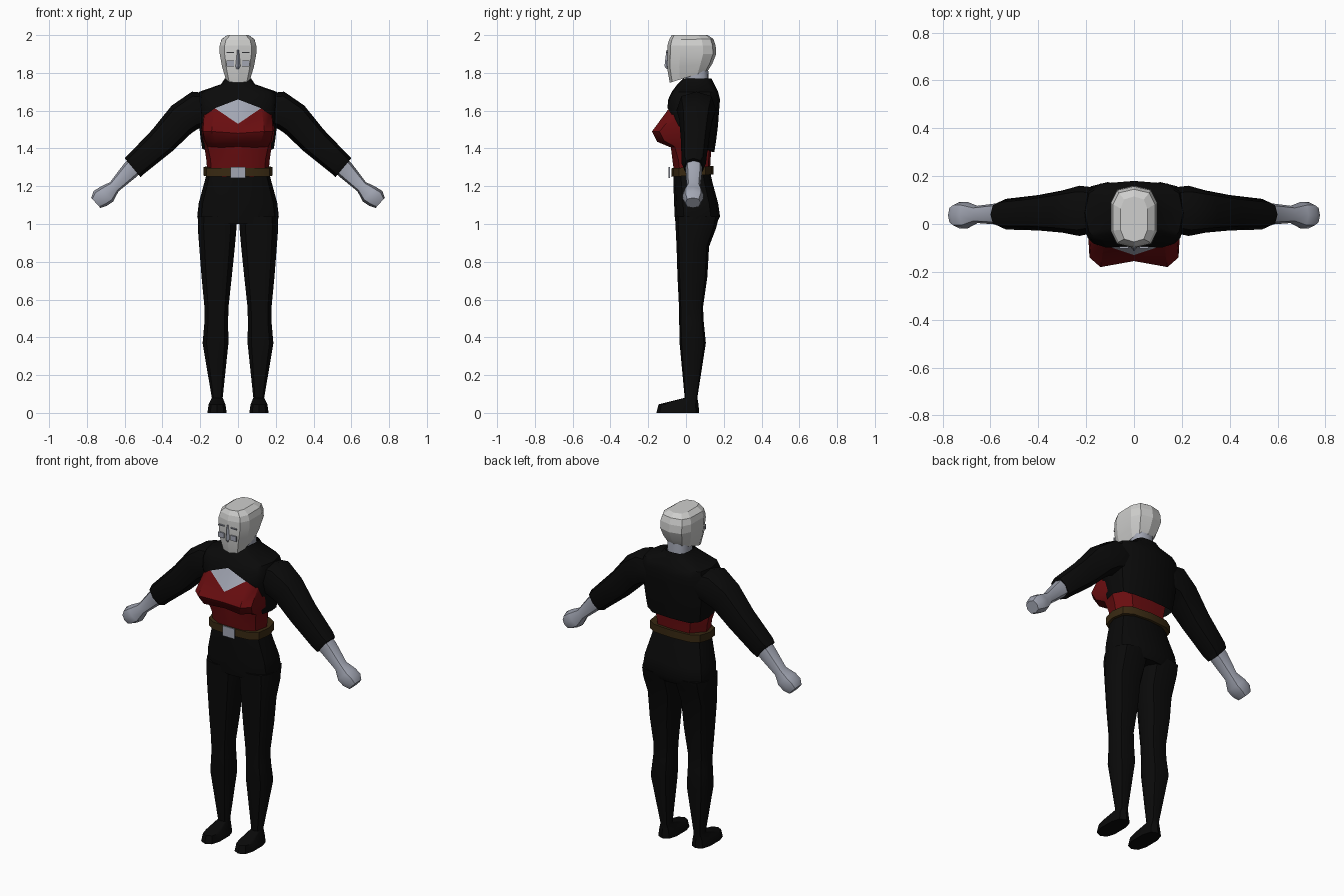
import bpy, bmesh, math
from mathutils import Vector


def material(name, rgb):
    m = bpy.data.materials.new(name)
    m.diffuse_color = (*rgb, 1)
    return m


SKIN = material("grey_blue_skin", (0.36, 0.38, 0.45))
HAIR = material("pale_grey", (0.62, 0.62, 0.61))
BLACK = material("black_cloth", (0.003, 0.003, 0.003))
RED = material("dark_red_cloth", (0.14, 0.004, 0.005))
BROWN = material("brown_leather", (0.04, 0.022, 0.006))


def loft(name, rings, mats, smooth=40, caps=True, pick=None):
    """Skin a list of equal-length closed rings; pick(row) gives a material slot."""
    bm = bmesh.new()
    rows = [[bm.verts.new(p) for p in r] for r in rings]
    n = len(rows[0])
    for i in range(len(rows) - 1):
        for j in range(n):
            k = (j + 1) % n
            f = bm.faces.new((rows[i][j], rows[i][k], rows[i + 1][k], rows[i + 1][j]))
            f.material_index = pick(i) if pick else 0
    if caps:
        bm.faces.new(rows[0])
        f = bm.faces.new(rows[-1])
        f.material_index = pick(len(rows) - 2) if pick else 0
    bmesh.ops.remove_doubles(bm, verts=bm.verts[:], dist=0.0005)
    bmesh.ops.recalc_face_normals(bm, faces=bm.faces[:])
    me = bpy.data.meshes.new(name)
    bm.to_mesh(me)
    bm.free()
    for m in mats:
        me.materials.append(m)
    ob = bpy.data.objects.new(name, me)
    bpy.context.collection.objects.link(ob)
    if smooth:
        bpy.ops.object.select_all(action='DESELECT')
        ob.select_set(True)
        bpy.context.view_layer.objects.active = ob
        bpy.ops.object.shade_smooth_by_angle(angle=math.radians(smooth))
    return ob


def power(v, p):
    return math.copysign(abs(v) ** p, v)


def oval(w, yf, yb, zf, zb=None, cx=0, n=12, p=0.75):
    """Horizontal rounded ring; height runs from zf at the front to zb at the back."""
    zb = zf if zb is None else zb
    pts = []
    for i in range(n):
        a = 2 * math.pi * i / n
        s, c = power(math.sin(a), p), power(math.cos(a), p)
        pts.append(Vector((cx + w * s, (yf + yb) / 2 - (yb - yf) / 2 * c,
                           (zf + zb) / 2 + (zf - zb) / 2 * c)))
    return pts


def arm_ring(side, x, y, z, h, d, tilt, n=8):
    """Ring across the arm: h across in the front plane, d in depth, tilt from vertical."""
    t = math.radians(tilt)
    pts = []
    for i in range(n):
        a = 2 * math.pi * i / n
        u, v = h * power(math.cos(a), 0.8), d * power(math.sin(a), 0.8)
        pts.append(Vector((side * (x + u * math.sin(t)), y + v, z + u * math.cos(t))))
    return pts


def plate(name, x0, x1, y0, y1, z0, z1, mat):
    loft(name, [[(x0, y0, z), (x1, y0, z), (x1, y1, z), (x0, y1, z)] for z in (z0, z1)],
         [mat], smooth=0)


# Trousers: pelvis, then legs that run down into the shoes
loft("pelvis", [oval(0.16, -0.065, 0.125, 1.29), oval(0.178, -0.067, 0.14, 1.22),
                oval(0.208, -0.063, 0.17, 1.11), oval(0.216, -0.06, 0.18, 1.04),
                oval(0.205, -0.055, 0.16, 1.0)], [BLACK])
LEG = [(1.04, 0.004, 0.215, -0.058, 0.175), (0.98, 0.004, 0.217, -0.055, 0.16),
       (0.88, 0.013, 0.209, -0.05, 0.122), (0.72, 0.03, 0.196, -0.045, 0.113),
       (0.56, 0.048, 0.18, -0.037, 0.09), (0.48, 0.05, 0.18, -0.036, 0.094),
       (0.37, 0.048, 0.19, -0.034, 0.105), (0.08, 0.08, 0.14, -0.007, 0.06),
       (0.045, 0.065, 0.157, -0.145, 0.066), (0, 0.058, 0.164, -0.157, 0.07)]
for side, label in ((1, "left"), (-1, "right")):
    loft(label + "_leg", [oval((b - a) / 2, yf, yb, z, cx=side * (a + b) / 2, n=10)
                          for z, a, b, yf, yb in LEG], [BLACK])

# Torso: half outline per row, front centre to back centre; top row is bare chest
TORSO = [
    [(0, -.06, 1.25), (.08, -.06, 1.25), (.14, -.03, 1.25), (.16, .04, 1.25), (.10, .115, 1.25), (0, .125, 1.25)],
    [(0, -.072, 1.34), (.08, -.072, 1.34), (.145, -.04, 1.34), (.168, .04, 1.34), (.11, .12, 1.34), (0, .13, 1.34)],
    [(0, -.075, 1.41), (.09, -.08, 1.405), (.16, -.06, 1.41), (.178, .03, 1.41), (.12, .125, 1.41), (0, .135, 1.41)],
    [(0, -.125, 1.43), (.12, -.152, 1.435), (.175, -.115, 1.44), (.185, 0, 1.44), (.12, .13, 1.44), (0, .14, 1.44)],
    [(0, -.155, 1.48), (.14, -.18, 1.49), (.186, -.14, 1.49), (.193, -.02, 1.5), (.12, .13, 1.5), (0, .14, 1.5)],
    [(0, -.13, 1.53), (.125, -.088, 1.615), (.178, -.05, 1.6), (.18, .02, 1.6), (.12, .13, 1.6), (0, .14, 1.6)],
    [(0, -.05, 1.7), (.09, -.045, 1.69), (.12, -.02, 1.69), (.13, .04, 1.69), (.09, .11, 1.69), (0, .12, 1.69)],
]
loft("torso_top", [r + [(-x, y, z) for x, y, z in r[-2:0:-1]] for r in TORSO],
     [RED, SKIN], pick=lambda i: 1 if i == 5 else 0)

# Belt and buckle
loft("belt", [oval(0.183, -0.078, 0.145, z, z + 0.012, p=0.65) for z in (1.25, 1.295)],
     [BROWN], smooth=30)
plate("belt_buckle", -0.04, 0.04, -0.092, -0.084, 1.243, 1.303, SKIN)

# Cropped jacket: columns start at a hem that arches up over the bust
FORM = [(1.38, .187, -.05, .15), (1.5, .205, -.075, .168), (1.6, .21, -.108, .175),
        (1.66, .215, -.094, .18), (1.7, .205, -.075, .17), (1.74, .09, -.045, .15),
        (1.77, .07, -.015, .135)]
HEM = [(0, 1.66), (22, 1.615), (45, 1.58), (60, 1.4), (90, 1.4), (120, 1.39), (150, 1.38), (180, 1.38)]
COLUMNS = HEM + [(360 - a, z) for a, z in HEM[-2:0:-1]]


def jacket_point(angle, z):
    for lo, hi in zip(FORM, FORM[1:]):
        if z <= hi[0]:
            break
    t = (z - lo[0]) / (hi[0] - lo[0])
    w, yf, yb = [lo[i] + (hi[i] - lo[i]) * t for i in (1, 2, 3)]
    a = math.radians(angle)
    s, c = power(math.sin(a), 0.6), power(math.cos(a), 0.6)
    return Vector((w * s, (yf + yb) / 2 - (yb - yf) / 2 * c, z))


loft("jacket_body", [[jacket_point(a, max(h, z)) for a, h in COLUMNS]
                     for z in (1.38, 1.45, 1.52, 1.6, 1.66, 1.7, 1.74, 1.77)],
     [BLACK], caps=False)

# Sleeves, forearms and closed hands
SLEEVE = [(0.14, 0.06, 1.61, 0.08, 0.09, 0), (0.228, 0.055, 1.602, 0.1, 0.105, 9),
          (0.3, 0.052, 1.553, 0.09, 0.088, 35), (0.4, 0.047, 1.443, 0.078, 0.074, 44),
          (0.535, 0.041, 1.32, 0.066, 0.064, 42), (0.558, 0.04, 1.298, 0.065, 0.05, 40)]
FOREARM = [(0.53, 0.04, 1.325, 0.05, 0.045, 42), (0.575, 0.042, 1.28, 0.047, 0.044, 42),
           (0.655, 0.04, 1.197, 0.033, 0.036, 42), (0.695, 0.037, 1.158, 0.052, 0.055, 42),
           (0.73, 0.037, 1.135, 0.052, 0.055, 42), (0.753, 0.037, 1.112, 0.036, 0.04, 42)]
for side, label in ((1, "left"), (-1, "right")):
    loft(label + "_sleeve", [arm_ring(side, *r) for r in SLEEVE], [BLACK])
    loft(label + "_forearm_and_hand", [arm_ring(side, *r) for r in FOREARM], [SKIN])

# Neck
loft("neck", [oval(0.066, 0.0, 0.125, 1.68), oval(0.062, -0.005, 0.115, 1.86)], [SKIN])

# Head: faceted shell with a sloping jaw
HEAD = [(.066, -.086, .115, 1.748, 1.81), (.087, -.1, .14, 1.825, 1.85), (.1, -.1, .16, 1.9, 1.9),
        (.1, -.098, .157, 1.945, 1.945), (.09, -.09, .145, 1.975, 1.98), (.058, -.075, .115, 2, 2)]
loft("head", [oval(*r, n=10, p=0.65) for r in HEAD], [HAIR], smooth=12)

# Face: nose, eyes and brows
loft("nose", [[(-w, -.09, z), (0, y, z), (w, -.09, z)]
              for z, w, y in ((1.82, .014, -.102), (1.835, .018, -.114), (1.92, .012, -.104))],
     [SKIN], smooth=0)
for side, label in ((1, "left"), (-1, "right")):
    a, b = sorted((side * 0.022, side * 0.06))
    plate(label + "_eye", a, b, -0.1025, -0.095, 1.835, 1.865, SKIN)
    plate(label + "_brow", a, b, -0.1025, -0.095, 1.905, 1.911, SKIN)
